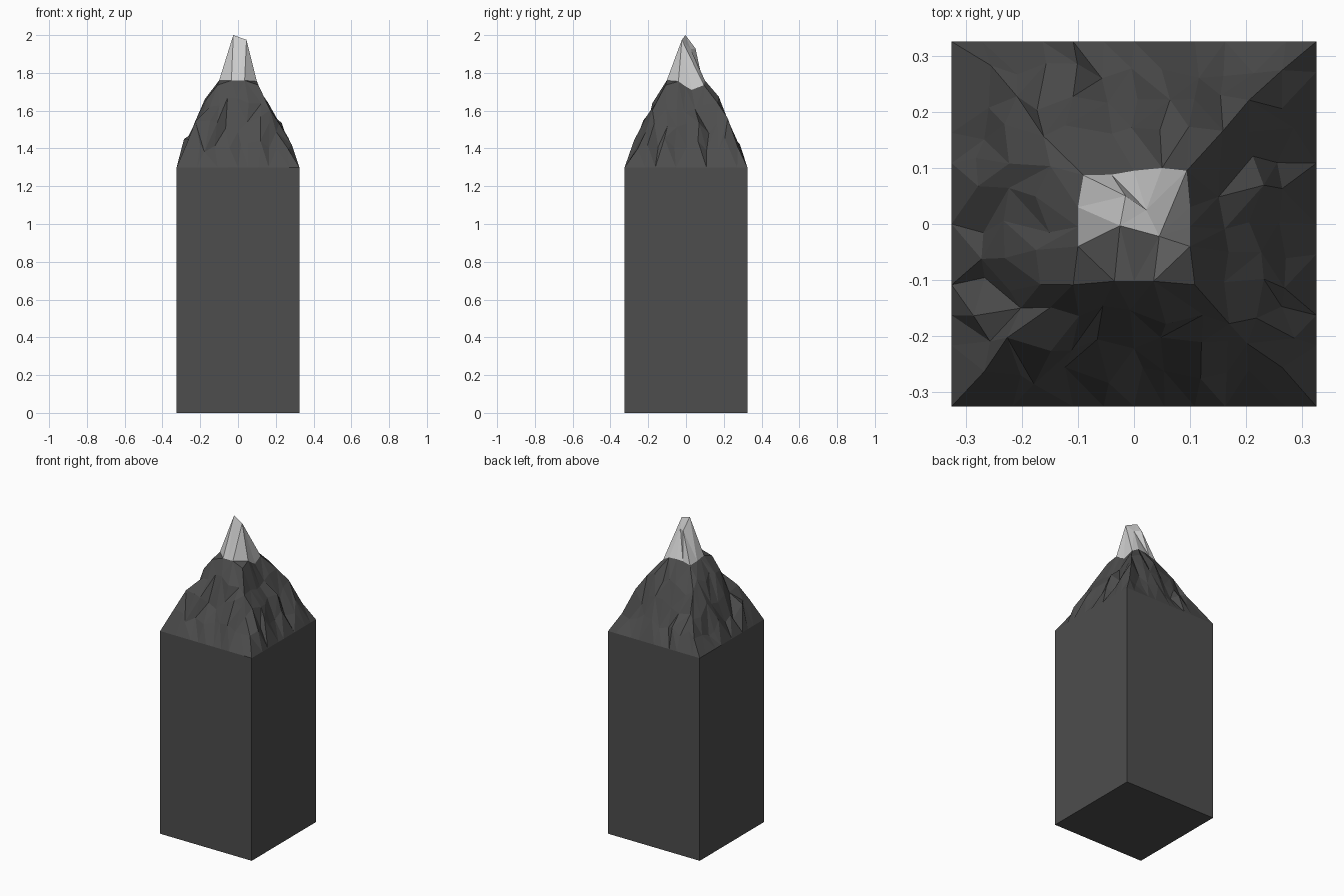
import bpy, bmesh, random

if "Cube" in bpy.data.objects:
    bpy.data.objects.remove(bpy.data.objects["Cube"])

random.seed(5)
HALF, BASE_Z, N = 0.325, 1.3, 6


def material(name, v):
    m = bpy.data.materials.new(name)
    m.diffuse_color = (v, v, v, 1)
    m.use_nodes = True
    m.node_tree.nodes["Principled BSDF"].inputs["Base Color"].default_value = m.diffuse_color
    return m


def make_object(name, bm, mat):
    bmesh.ops.recalc_face_normals(bm, faces=bm.faces[:])
    me = bpy.data.meshes.new(name)
    bm.to_mesh(me)
    bm.free()
    ob = bpy.data.objects.new(name, me)
    bpy.context.collection.objects.link(ob)
    me.materials.append(mat)
    return ob


stone = material("dark_stone", 0.075)
snow = material("pale_snow", 0.55)

# Snow line: grid cell -> position, shared by the rock and the cap
rim = {
    (-1, -2): (-.035, -.102, 1.76), (0, -2): (0, -.102, 1.76), (1, -2): (.035, -.102, 1.76),
    (2, -1): (.1, -.04, 1.755), (2, 0): (.1, -.005, 1.73), (2, 1): (.1, .03, 1.71),
    (2, 2): (.094, .095, 1.735), (1, 2): (.05, .1, 1.76), (0, 2): (0, .095, 1.76),
    (-1, 2): (-.04, .088, 1.755), (-2, 2): (-.09, .087, 1.74), (-2, 1): (-.1, .03, 1.75),
    (-2, 0): (-.1, -.005, 1.755), (-2, -1): (-.1, -.04, 1.76),
}

# Mountain: jittered grid of triangles climbing from the block to the snow line
ring_z = [1.76, 1.76, 1.735, 1.64, 1.53, 1.415, BASE_Z]
bm = bmesh.new()
grid = {}
for i in range(-N, N + 1):
    for j in range(-N, N + 1):
        m = max(abs(i), abs(j))
        x, y, z = i * HALF / N, j * HALF / N, ring_z[m]
        if (i, j) in rim:
            x, y, z = rim[i, j]
        elif 2 < m < N:
            x += random.uniform(-.016, .016)
            y += random.uniform(-.016, .016)
            z += random.uniform(-.05, .04)
        elif m < 2:
            continue
        grid[i, j] = bm.verts.new((x, y, z))
for i in range(-N, N):
    for j in range(-N, N):
        a, b, c, d = (i, j), (i + 1, j), (i + 1, j + 1), (i, j + 1)
        if -2 <= i < 2 and -2 <= j < 2:
            continue
        corner = i * j > 0 and abs(i - j) < 1 or i + j + 1 == 0
        toward = (i + .5) * (j + .5) > 0
        split = toward if corner else random.random() < .5
        tris = ((a, b, c), (a, c, d)) if split else ((a, b, d), (b, c, d))
        for t in tris:
            bm.faces.new([grid[k] for k in t])
for s in (-1, 1):
    bm.faces.new([grid[k] for k in ((2 * s, -2), (s, -2), (2 * s, -1))])
make_object("rock_mountain", bm, stone)

# Snow cap: four summit points joined to the snow line
bm = bmesh.new()
v = {k: bm.verts.new(p) for k, p in rim.items()}
v.update({
    "left": bm.verts.new((-.025, -.003, 2.0)), "right": bm.verts.new((.045, -.022, 1.975)),
    "back": bm.verts.new((.022, .025, 1.925)), "rear": bm.verts.new((-.015, .05, 1.93)),
})
fans = {
    "left": [(0, -2), (-1, -2), (-2, -1), (-2, 0), (-2, 1)],
    "rear": [(-2, 1), (-2, 2), (-1, 2)],
    "back": [(-1, 2), (0, 2), (1, 2), (2, 2)],
    "right": [(2, 2), (2, 1), (2, 0), (2, -1), (1, -2), (0, -2)],
}
for top, keys in fans.items():
    for p, q in zip(keys, keys[1:]):
        bm.faces.new([v[top], v[p], v[q]])
for t in (("left", "rear", (-2, 1)), ("rear", "back", (-1, 2)), ("back", "right", (2, 2)),
          ("right", "left", (0, -2)), ("left", "right", "back"), ("left", "back", "rear")):
    bm.faces.new([v[k] for k in t])
make_object("snow_cap", bm, snow)

# Square block, open at the top where the mountain closes it
bm = bmesh.new()
bmesh.ops.create_cube(bm, size=1)
for p in bm.verts:
    p.co = (p.co.x * 2 * HALF, p.co.y * 2 * HALF, (p.co.z + .5) * BASE_Z)
bm.normal_update()
bmesh.ops.delete(bm, geom=[f for f in bm.faces if f.normal.z > .5], context='FACES_ONLY')
make_object("stone_block", bm, stone)
